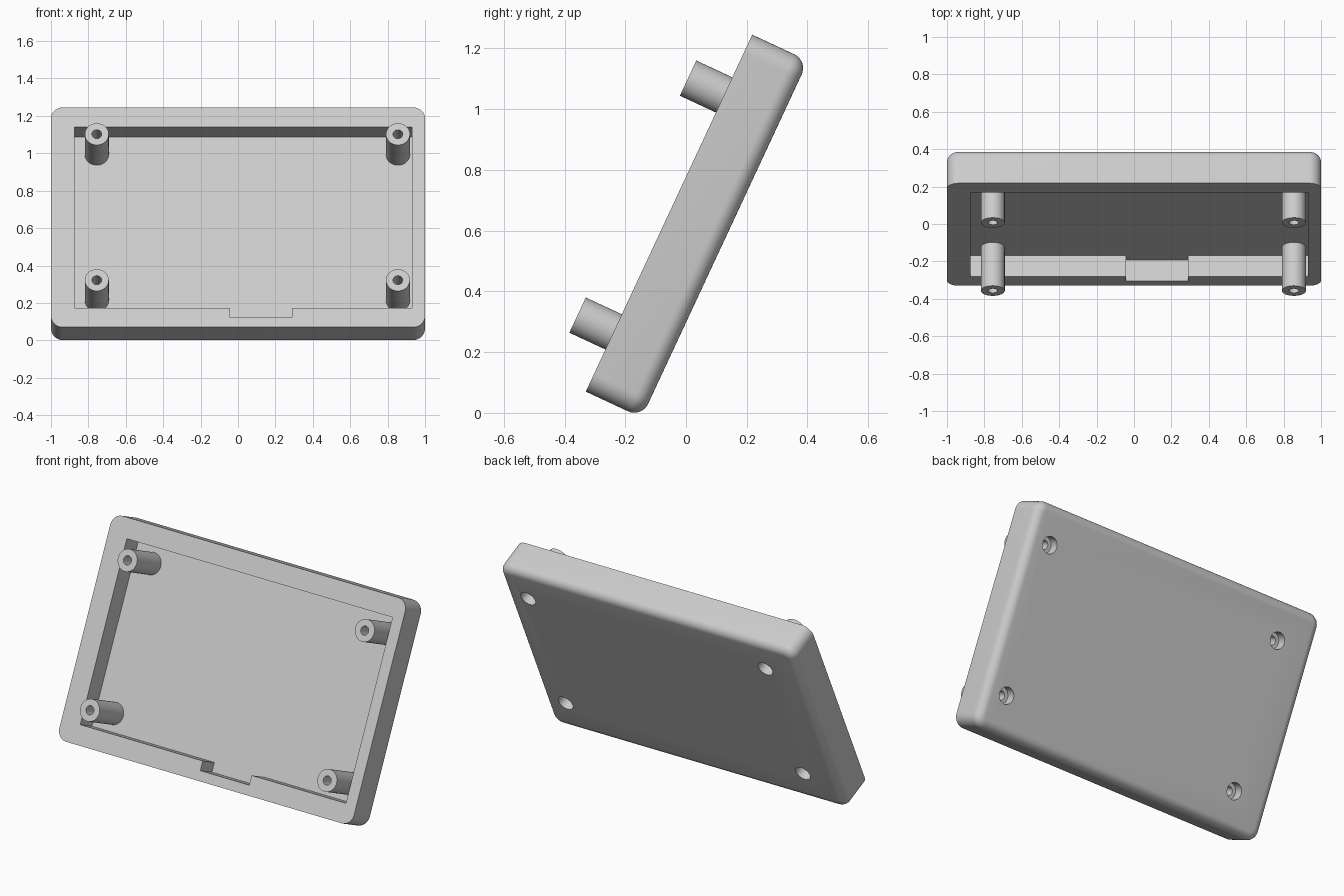
import bpy
import bmesh
from math import radians
from mathutils import Matrix

cube = bpy.data.objects.get("Cube")
if cube:
    bpy.data.objects.remove(cube, do_unlink=True)

# Case frame: x across, y from the front face into the case, z up the face
HEIGHT, DEPTH = 1.297, 0.203
POCKET = 0.125
FRONT = -0.131
POSTS = [("right_lower", -0.755, 0.217), ("left_lower", 0.855, 0.217),
         ("right_upper", -0.755, 1.078), ("left_upper", 0.855, 1.078)]
TILT = Matrix.Translation((0, -0.33, 0.07)) @ Matrix.Rotation(radians(-25), 4, 'X')

grey = bpy.data.materials.new("light_grey")
grey.use_nodes = True
grey.diffuse_color = (0.6, 0.6, 0.6, 1)
grey.node_tree.nodes["Principled BSDF"].inputs["Base Color"].default_value = (0.6, 0.6, 0.6, 1)


def finish(name, bm):
    bmesh.ops.recalc_face_normals(bm, faces=bm.faces)
    mesh = bpy.data.meshes.new(name)
    bm.to_mesh(mesh)
    bm.free()
    mesh.materials.append(grey)
    obj = bpy.data.objects.new(name, mesh)
    bpy.context.collection.objects.link(obj)
    return obj


def prism(profile, y0, y1):
    """Extrude an (x, z) outline from y0 to y1."""
    bm = bmesh.new()
    face = bm.faces.new([bm.verts.new((x, y0, z)) for x, z in profile])
    out = bmesh.ops.extrude_face_region(bm, geom=[face])
    moved = [v for v in out["geom"] if isinstance(v, bmesh.types.BMVert)]
    bmesh.ops.translate(bm, verts=moved, vec=(0, y1 - y0, 0))
    return bm


def rod(name, x, z, radius, y0, y1):
    bm = bmesh.new()
    place = Matrix.Translation((x, (y0 + y1) / 2, z)) @ Matrix.Rotation(radians(90), 4, 'X')
    bmesh.ops.create_cone(bm, cap_ends=True, segments=48, radius1=radius,
                          radius2=radius, depth=y1 - y0, matrix=place)
    return finish(name, bm)


def cut(obj, cutter):
    """Subtract the cutter and delete it."""
    cutter.hide_render = True
    mod = obj.modifiers.new("cut", 'BOOLEAN')
    mod.operation, mod.solver, mod.object = 'DIFFERENCE', 'EXACT', cutter
    bpy.ops.object.select_all(action='DESELECT')
    bpy.context.view_layer.objects.active = obj
    obj.select_set(True)
    bpy.ops.object.modifier_apply(modifier=mod.name)
    bpy.data.objects.remove(cutter, do_unlink=True)


# Case body: rounded corners, rounded back rim, crisp front rim
bm = prism([(-1, 0), (1, 0), (1, HEIGHT), (-1, HEIGHT)], 0, DEPTH)
corners = [e for e in bm.edges if abs(e.verts[0].co.y - e.verts[1].co.y) > 0.1]
bmesh.ops.bevel(bm, geom=corners, offset=0.065, segments=10, profile=0.5, affect='EDGES')
rim = [e for e in bm.edges if all(v.co.y > DEPTH - 0.001 for v in e.verts)]
bmesh.ops.bevel(bm, geom=rim, offset=0.05, segments=8, profile=0.5, affect='EDGES')
case = finish("case", bm)

# Front pocket with a cable notch in its lower edge
low, high, notch = 0.114, 1.182, 0.058
outline = [(-0.873, low), (-0.042, low), (-0.042, notch), (0.29, notch),
           (0.29, low), (0.93, low), (0.93, high), (-0.873, high)]
cut(case, finish("pocket_cutter", prism(outline, -0.1, POCKET)))

# Mounting posts, screw holes and recesses for the screw heads
parts = [case]
for label, x, z in POSTS:
    post = rod(label + "_post", x, z, 0.064, FRONT, POCKET + 0.01)
    cut(post, rod("bore_cutter", x, z, 0.026, FRONT - 0.1, DEPTH + 0.1))
    cut(case, rod("hole_cutter", x, z, 0.026, 0, DEPTH + 0.1))
    cut(case, rod("head_cutter", x, z, 0.048, DEPTH - 0.055, DEPTH + 0.1))
    parts.append(post)

# Lean everything back and shade
bpy.ops.object.select_all(action='DESELECT')
for obj in parts:
    obj.data.transform(TILT)
    obj.select_set(True)
bpy.context.view_layer.objects.active = case
bpy.ops.object.shade_smooth_by_angle(angle=radians(30))
